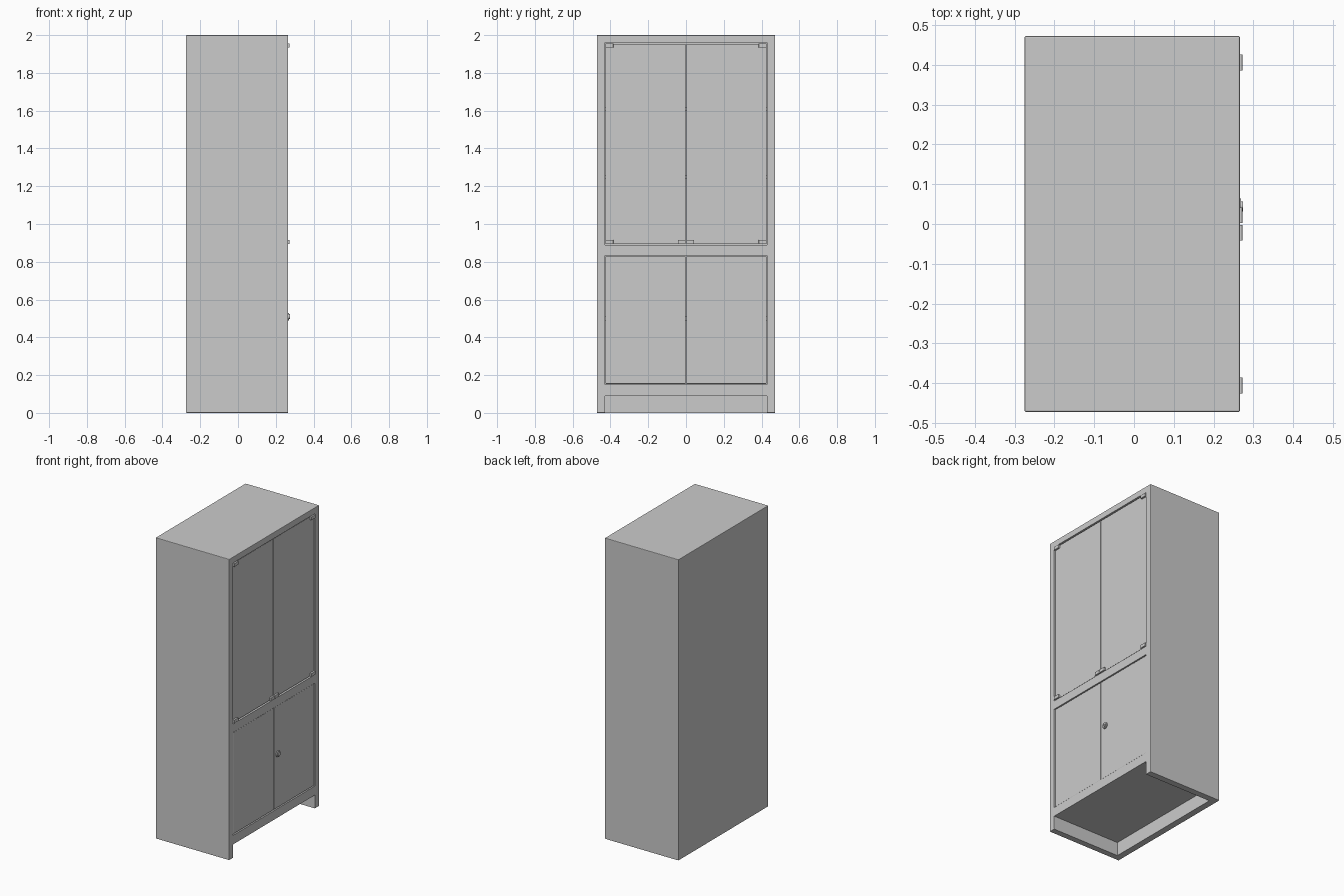
import bpy, math

if "Cube" in bpy.data.objects:
    bpy.data.objects.remove(bpy.data.objects["Cube"])

X0, X1 = -0.275, 0.266      # back and door side of the carcass
HALF, WALL, OPEN = 0.472, 0.045, 0.43


def box(name, x, y, z, bevel=0.0):
    bpy.ops.mesh.primitive_cube_add(
        size=1, location=[(a + b) / 2 for a, b in (x, y, z)])
    ob = bpy.context.object
    ob.name = name
    ob.scale = [b - a for a, b in (x, y, z)]
    bpy.ops.object.transform_apply(location=False, rotation=False, scale=True)
    if bevel:
        m = ob.modifiers.new("bevel", 'BEVEL')
        m.width, m.segments = bevel, 2
    return ob


def cut(ob, cutter):
    m = ob.modifiers.new("cut", 'BOOLEAN')
    m.operation, m.object, m.solver = 'DIFFERENCE', cutter, 'EXACT'
    bpy.context.view_layer.objects.active = ob
    for mod in list(ob.modifiers):
        bpy.ops.object.modifier_apply(modifier=mod.name)
    bpy.data.objects.remove(cutter)


# Carcass with two cupboard openings and an open plinth
carcass = box("carcass", (X0, X1), (-HALF, HALF), (0, 2), 0.003)
for z0, z1 in ((0.89, 1.96), (0.15, 0.833), (-0.1, 0.09)):
    cut(carcass, box("cutter", (X0 + WALL, 0.4), (-OPEN, OPEN), (z0, z1)))

# Inner shelves
for i, z in enumerate((0.49, 1.24, 1.6)):
    box(f"shelf_{i}", (X0 + WALL, 0.2), (-OPEN, OPEN), (z, z + 0.02))

for s, side in ((-1, "left"), (1, "right")):
    def span(a, b):
        return tuple(sorted((s * a, s * b)))

    # Thin upper doors and thicker lower doors, set slightly back
    box(f"upper_door_{side}", (0.252, 0.26), span(0.002, 0.425), (0.896, 1.954))
    box(f"lower_door_{side}", (0.24, 0.262), span(0.002, 0.426), (0.154, 0.829), 0.002)

    # Pivot hinges at the outer corners, pull clips at the meeting edge
    for part, y, z in (("top_hinge", (0.385, 0.426), (1.934, 1.956)),
                       ("bottom_hinge", (0.385, 0.426), (0.894, 0.916)),
                       ("pull_clip", (0.002, 0.042), (0.894, 0.916))):
        box(f"{part}_{side}", (0.246, 0.272), span(*y), z, 0.001)


def disc(name, x0, x1, r):
    bpy.ops.mesh.primitive_cylinder_add(
        vertices=32, radius=r, depth=x1 - x0,
        location=((x0 + x1) / 2, 0.044, 0.51), rotation=(0, math.pi / 2, 0))
    ob = bpy.context.object
    ob.name = name
    bpy.ops.object.shade_smooth_by_angle()
    return ob


# Round lock with key slot on the lower door
disc("lock_ring", 0.258, 0.269, 0.02)
barrel = disc("lock_barrel", 0.262, 0.274, 0.013)
cut(barrel, box("cutter", (0.271, 0.28), (0.0425, 0.0455), (0.503, 0.517)))

# Turn the door side from +x as drawn: axes already match the drawn grids
